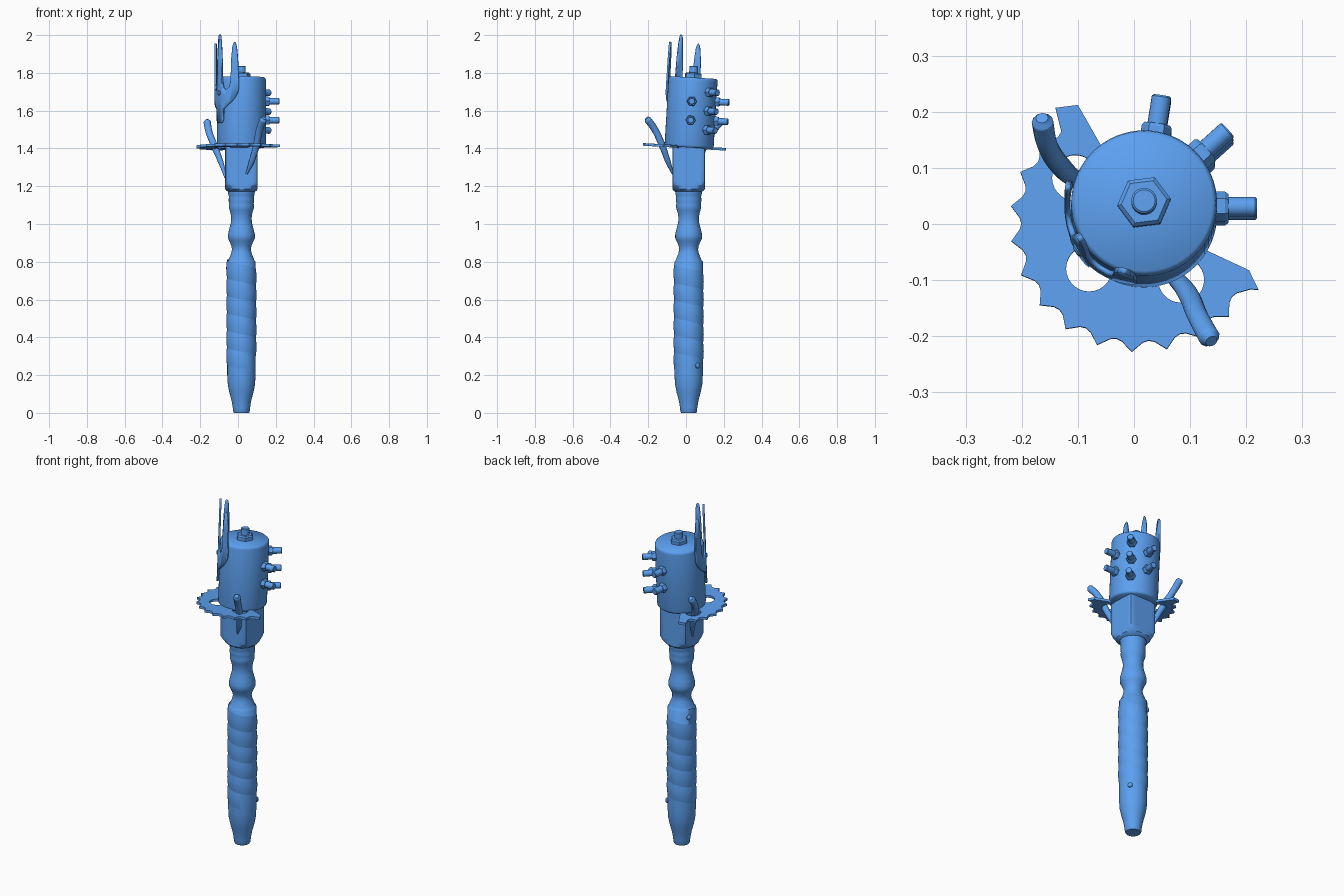
import bpy, math
from math import sin, cos, pi, radians
from mathutils import Matrix, Vector

if "Cube" in bpy.data.objects:
    bpy.data.objects.remove(bpy.data.objects["Cube"])

CX, CY = 0.018, 0.014
BASE = Matrix.Translation((CX, CY, 0))
# the head group leans slightly backwards
HZ = 1.405
HEAD = Matrix.Translation((CX, CY + 0.002, HZ)) @ Matrix.Rotation(radians(-3.4), 4, 'X')

# one blue finish for every part
BLUE = bpy.data.materials.new("blue")
BLUE.diffuse_color = (0.107, 0.352, 0.871, 1)
BLUE.use_nodes = True
BLUE.node_tree.nodes["Principled BSDF"].inputs["Base Color"].default_value = BLUE.diffuse_color


def make(name, verts, faces, mat=None, angle=35):
    me = bpy.data.meshes.new(name)
    me.from_pydata(verts, [], faces)
    me.update()
    return place(name, me, mat, angle)


def place(name, me, mat=None, angle=35):
    me.materials.clear()
    me.materials.append(BLUE)
    ob = bpy.data.objects.new(name, me)
    bpy.context.collection.objects.link(ob)
    if mat is not None:
        ob.matrix_world = mat
    bpy.ops.object.select_all(action='DESELECT')
    bpy.context.view_layer.objects.active = ob
    ob.select_set(True)
    bpy.ops.object.shade_smooth_by_angle(angle=radians(angle))
    return ob


def lathe(name, rows, segs=48, mat=None, limit=None, angle=35):
    """Capped revolve of (radius, z) rows; limit(angle) can flatten the sides."""
    verts, faces = [], []
    for r, z in rows:
        for i in range(segs):
            a = 2 * pi * i / segs
            q = min(r, limit(a)) if limit else r
            verts.append((q * cos(a), q * sin(a), z))
    for j in range(len(rows) - 1):
        for i in range(segs):
            k = (i + 1) % segs
            faces.append((j * segs + i, j * segs + k, (j + 1) * segs + k, (j + 1) * segs + i))
    faces.append(tuple(reversed(range(segs))))
    faces.append(tuple(range((len(rows) - 1) * segs, len(rows) * segs)))
    return make(name, verts, faces, mat, angle)


# turned handle
lathe("handle", [
    (.040, 0), (.044, .008), (.046, .03), (.052, .065), (.064, .11), (.072, .15), (.075, .2),
    (.075, .80), (.070, .805), (.064, .82), (.054, .845), (.050, .865), (.053, .885),
    (.064, .91), (.071, .925), (.071, .945), (.064, .975), (.056, 1.005), (.054, 1.03),
    (.057, 1.055), (.063, 1.075), (.066, 1.085), (.066, 1.10), (.065, 1.11), (.067, 1.12),
    (.067, 1.135), (.066, 1.145), (.069, 1.155), (.071, 1.17), (.071, 1.19)], 48, BASE, None, 60)

# spiral wrapped grip
SEG, TURNS, PITCH, K = 40, 5.4, 0.092, 8
verts, faces = [], []
n = int(SEG * TURNS)
for i in range(n + 1):
    a = 2 * pi * i / SEG + pi * 0.85
    for k in range(K + 1):
        t = k / K
        r = 0.0765 + 0.0035 * sin(pi * t)
        verts.append((r * cos(a), r * sin(a), 0.815 - PITCH * (i / SEG + t)))
for i in range(n):
    for k in range(K):
        p = i * (K + 1) + k
        faces.append((p, p + 1, p + K + 2, p + K + 1))
make("grip_wrap", verts, faces, BASE)

# rivets that hold the ends of the wrap
for name, deg, z in (("upper_rivet", 155, .765), ("lower_rivet", 38, .25)):
    a = radians(deg)
    d = Vector((cos(a), sin(a), 0))
    m = BASE @ Matrix.Translation(d * 0.074 + Vector((0, 0, z))) @ d.to_track_quat('Z', 'Y').to_matrix().to_4x4()
    lathe(name, [(.014, 0), (.014, .006), (.010, .011), (.004, .013)], 16, m)

# squared socket block with truncated corners and a chamfered foot
lathe("socket_block", [(.072, 1.172), (.082, 1.178), (.092, 1.186), (.108, 1.206), (.117, 1.222),
                       (.117, 1.43)], 72, BASE,
      lambda a: 0.086 / max(abs(cos(a)), abs(sin(a))), 25)

# cylindrical head
lathe("head", [(.122, 0), (.128, .006), (.130, .014), (.130, .355), (.128, .365), (.122, .371)], 64, HEAD,
      None, 60)


def bolt(name, mat, hexr, hexh, shaftr, length):
    """Hex nut with a chamfered top and a stud sticking through it."""
    lathe(name + "_nut", [(hexr, -.01), (hexr, hexh * .75), (hexr * .85, hexh)], 6, mat, None, 20)
    lathe(name + "_stud", [(shaftr, -.01), (shaftr, length - .003), (shaftr * .85, length)], 20, mat)


# top bolt, then three columns of side bolts
bolt("top_bolt", HEAD @ Matrix.Translation((0, 0, .37)) @ Matrix.Rotation(.12, 4, 'Z'), .048, .027, .023, .062)
for deg, heights in ((0, (.245, .145)), (42, (.298, .198, .098)), (81, (.25, .148))):
    a = radians(deg)
    d = Vector((cos(a), sin(a), 0))
    rot = d.to_track_quat('Z', 'Y').to_matrix().to_4x4()
    for i, h in enumerate(heights):
        bolt(f"side_bolt_{deg}_{i}", HEAD @ Matrix.Translation(d * .128 + Vector((0, 0, h))) @ rot,
             .027, .022, .0175, .073)

# three-pronged fork wrapped round the head: (angle offset, bottom, top), mirrored
half = [(0, 1.53, 2.0), (2.5, 1.53, 1.992), (5, 1.531, 1.96), (7.5, 1.533, 1.88), (9, 1.536, 1.75),
        (12, 1.545, 1.72), (13, 1.605, 1.717), (20, 1.615, 1.705), (28, 1.63, 1.718),
        (32, 1.637, 1.75), (33.5, 1.64, 1.87), (36, 1.645, 1.93), (38.5, 1.652, 1.952),
        (41, 1.66, 1.958), (43.5, 1.668, 1.952), (46, 1.678, 1.93), (48.5, 1.69, 1.87), (50.5, 1.71, 1.75)]
cols = [(-d, b, t) for d, b, t in half[:0:-1]] + half
verts, faces = [], []
R = 0.132
for d, b, t in cols:
    a = radians(214 + d)
    for s in (0, .33, .66, 1):
        verts.append((R * cos(a), R * sin(a), b + (t - b) * s - HZ))
for i in range(len(cols) - 1):
    for s in range(3):
        p = i * 4 + s
        faces.append((p, p + 4, p + 5, p + 1))
fork = make("fork", verts, faces, HEAD)
sol = fork.modifiers.new("thickness", 'SOLIDIFY')
sol.thickness = 0.010
sol.offset = 1
a = radians(214)
d = Vector((cos(a), sin(a), 0))
lathe("fork_rivet", [(.013, 0), (.013, .005), (.008, .009)], 16,
      HEAD @ Matrix.Translation(d * .139 + Vector((0, 0, 1.69 - HZ))) @ d.to_track_quat('Z', 'Y').to_matrix().to_4x4())

# broken sprocket plate with three round holes
PX, PY = 0.01, 0.0
outline = [(-.10, .21), (-.14, .205)]
STEP = 15.65
for k in range(-2, 11):
    for f, r in ((-.68, .214), (-.5, .211), (-.32, .214), (0, .231)):
        a = radians(172.6 + STEP * (k + f))
        outline.append((PX + r * cos(a), PY + r * sin(a)))
outline += [(.222, -.12), (.205, -.085), (.13, -.05)]
outline += [(PX + .06 * cos(radians(g)), PY + .06 * sin(radians(g))) for g in range(340, 110, -15)]
outline += [(-.06, .14)]
loops = [outline]
for hx, hy in ((-.08, -.082), (.084, -.102), (-.105, .08)):
    loops.append([(hx + .041 * cos(2 * pi * i / 28), hy + .041 * sin(2 * pi * i / 28)) for i in range(28)])
cu = bpy.data.curves.new("sprocket_outline", 'CURVE')
cu.dimensions = '2D'
cu.fill_mode = 'BOTH'
cu.extrude = 0.007
for pts in loops:
    sp = cu.splines.new('POLY')
    sp.points.add(len(pts) - 1)
    for p, (x, y) in zip(sp.points, pts):
        p.co = (x - CX, y - CY, 0, 1)
    sp.use_cyclic_u = True
tmp = bpy.data.objects.new("sprocket_outline", cu)
bpy.context.collection.objects.link(tmp)
bpy.context.view_layer.update()
mesh = bpy.data.meshes.new_from_object(tmp.evaluated_get(bpy.context.evaluated_depsgraph_get()))
bpy.data.objects.remove(tmp)
place("sprocket_plate", mesh, HEAD @ Matrix.Translation((0, 0, .002)), 30)

# two bent spikes that pass through the plate holes
spikes = {
    "front_spike": [(.045, -.070, 1.265), (.072, -.095, 1.33), (.098, -.128, 1.42),
                    (.114, -.165, 1.50), (.134, -.202, 1.552), (.138, -.209, 1.561)],
    "left_spike": [(-.066, .035, 1.245), (-.092, .068, 1.33), (-.128, .100, 1.42),
                   (-.154, .140, 1.49), (-.163, .182, 1.540), (-.164, .189, 1.549)]}
for name, pts in spikes.items():
    cu = bpy.data.curves.new(name, 'CURVE')
    cu.dimensions = '3D'
    cu.bevel_depth = 0.0185
    cu.bevel_resolution = 4
    cu.use_fill_caps = True
    cu.materials.append(BLUE)
    sp = cu.splines.new('BEZIER')
    sp.bezier_points.add(len(pts) - 1)
    for p, co, rad in zip(sp.bezier_points, pts, (.3, .8, 1, 1, 1.05, .6)):
        p.co = co
        p.radius = rad
        p.handle_left_type = p.handle_right_type = 'AUTO'
    ob = bpy.data.objects.new(name, cu)
    bpy.context.collection.objects.link(ob)
